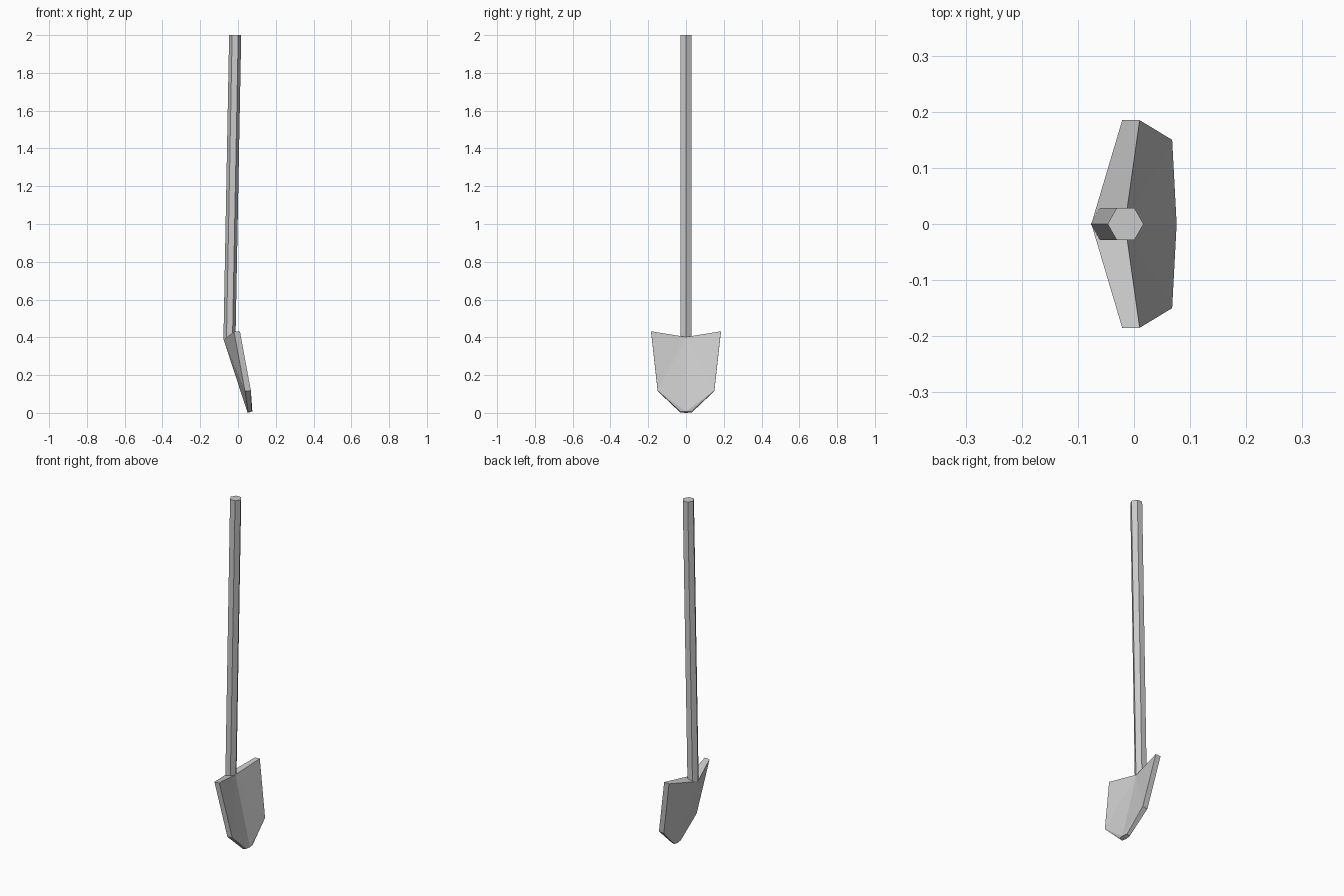
import bpy
import math
from mathutils import Matrix

if "Cube" in bpy.data.objects:
    bpy.data.objects.remove(bpy.data.objects["Cube"])


def add_mesh(name, verts, faces):
    mesh = bpy.data.meshes.new(name)
    mesh.from_pydata(verts, [], faces)
    obj = bpy.data.objects.new(name, mesh)
    bpy.context.collection.objects.link(obj)
    return obj


# Handle: six-sided shaft, leaning slightly forward towards the blade socket
def hex_ring(cx, z, tilt):
    ring = []
    for i in range(6):
        a = math.radians(60 * i)
        dx = 0.032 * math.cos(a)
        ring.append((cx + dx, 0.0325 * math.sin(a), z + tilt * dx))
    return ring


sides = [(i, (i + 1) % 6, (i + 1) % 6 + 6, i + 6) for i in range(6)]
add_mesh("handle", hex_ring(-0.045, 0.395, 0.2) + hex_ring(-0.015, 2.0, 0.0),
         sides + [(5, 4, 3, 2, 1, 0), (6, 7, 8, 9, 10, 11)])

# Blade: half outline (y, z) with the x of its front and back skins, then mirrored
# columns: y, front x, front z, back x, back z
outline = [
    (0.000, -0.016, 0.402, -0.076, 0.388),
    (0.185, 0.010, 0.432, -0.021, 0.430),
    (0.150, 0.068, 0.118, 0.037, 0.115),
    (0.030, 0.072, 0.008, 0.054, 0.002),
    (0.000, 0.076, 0.008, 0.051, 0.000),
]
n = len(outline)
front = [(fx, y, fz) for y, fx, fz, bx, bz in outline]
back = [(bx, y, bz) for y, fx, fz, bx, bz in outline]
skins = [(0, 2, 1), (0, 4, 2), (4, 3, 2)]
faces = skins + [tuple(i + n for i in reversed(f)) for f in skins]
faces += [(i, i + 1, i + 1 + n, i + n) for i in range(n - 1)]
blade = add_mesh("blade", front + back, faces)
mirror = blade.modifiers.new("Mirror", 'MIRROR')
mirror.use_axis = (False, True, False)
mirror.use_clip = True
